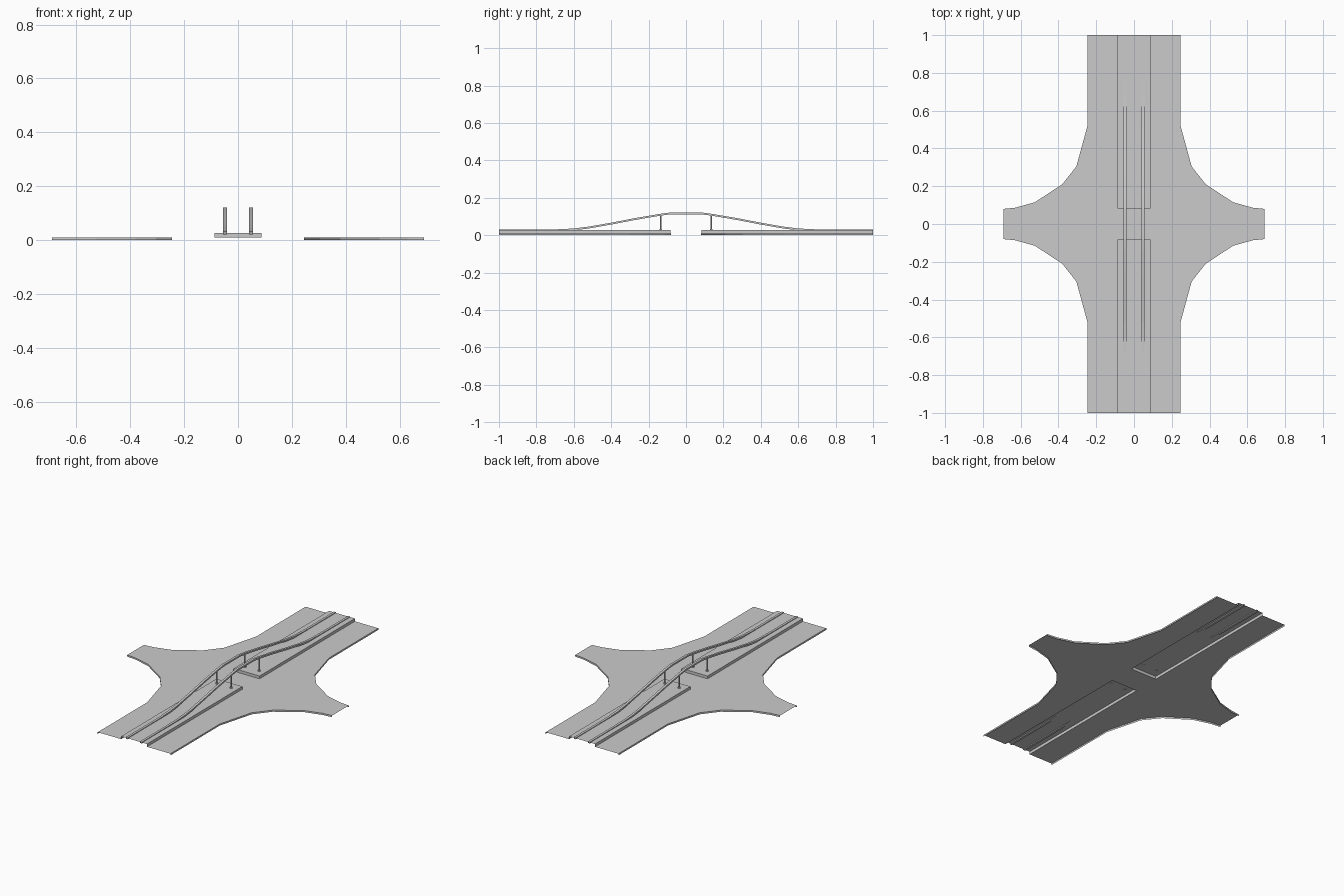
import bpy, bmesh

if "Cube" in bpy.data.objects:
    bpy.data.objects.remove(bpy.data.objects["Cube"])

ROAD_Z, MEDIAN_Z = 0.01, 0.027
MED_W, MED_Y = 0.087, 0.083
RAIL_X, RAIL_W = 0.048, 0.014


def make_object(name, bm):
    mesh = bpy.data.meshes.new(name)
    bm.to_mesh(mesh)
    bm.free()
    obj = bpy.data.objects.new(name, mesh)
    bpy.context.collection.objects.link(obj)
    return obj


# Road sheet: one quarter of the crossing outline, mirrored around,
# with open notches for the two medians and a kerb skirt on the curves
curve = [(0.69, 0.08), (0.63, 0.086), (0.525, 0.115), (0.38, 0.21),
         (0.305, 0.305), (0.245, 0.525), (0.245, 1)]
notch = [(MED_W, 1), (MED_W, MED_Y)]
quarter = curve + notch
outline = (quarter
           + [(-x, y) for x, y in reversed(quarter)]
           + [(-x, -y) for x, y in quarter]
           + [(x, -y) for x, y in reversed(quarter)])
bm = bmesh.new()
sheet = bm.faces.new([bm.verts.new((x, y, ROAD_Z)) for x, y in outline])
for sx in (-1, 1):
    for sy in (-1, 1):
        pts = curve if sx * sy > 0 else curve[::-1]
        top = [bm.verts.new((sx * x, sy * y, ROAD_Z)) for x, y in pts]
        low = [bm.verts.new((sx * x, sy * y, 0)) for x, y in pts]
        for i in range(len(pts) - 1):
            bm.faces.new((top[i], low[i], low[i + 1], top[i + 1]))
bmesh.ops.remove_doubles(bm, verts=bm.verts, dist=1e-5)
bmesh.ops.triangulate(bm, faces=[f for f in bm.faces if len(f.verts) > 4])
make_object("road_surface", bm)

# Raised medians: top and three walls, open underneath and at the far end
for sy, label in ((-1, "front"), (1, "back")):
    bm = bmesh.new()
    pts = [(-MED_W, sy), (-MED_W, sy * MED_Y), (MED_W, sy * MED_Y), (MED_W, sy)]
    if sy < 0:
        pts.reverse()
    top = [bm.verts.new((x, y, MEDIAN_Z)) for x, y in pts]
    low = [bm.verts.new((x, y, ROAD_Z)) for x, y in pts]
    bm.faces.new(top)
    for i in range(3):
        bm.faces.new((top[i], low[i], low[i + 1], top[i + 1]))
    make_object(label + "_median", bm)

# Rails: a rectangular section lofted along the hump (y, top height)
half = [(0.08, 0.122), (0.14, 0.114), (0.27, 0.092), (0.4, 0.067),
        (0.52, 0.046), (0.6, 0.036), (0.68, 0.032), (0.76, 0.031), (1, 0.031)]
path = [(-y, z) for y, z in reversed(half)] + half
for sx, label in ((-1, "left"), (1, "right")):
    bm = bmesh.new()
    rings = []
    for y, z in path:
        x0, x1 = sx * RAIL_X - RAIL_W / 2, sx * RAIL_X + RAIL_W / 2
        rings.append([bm.verts.new(c) for c in
                      ((x0, y, z - 0.01), (x1, y, z - 0.01), (x1, y, z), (x0, y, z))])
    for a, b in zip(rings, rings[1:]):
        for i in range(4):
            j = (i + 1) % 4
            bm.faces.new((a[i], a[j], b[j], b[i]))
    bmesh.ops.recalc_face_normals(bm, faces=bm.faces)
    make_object(label + "_rail", bm)


# Posts with small round feet under the crown of the rails
def cylinder(name, x, y, z0, z1, r):
    bm = bmesh.new()
    bmesh.ops.create_cone(bm, cap_ends=True, segments=8, radius1=r, radius2=r,
                          depth=z1 - z0)
    bmesh.ops.translate(bm, verts=bm.verts, vec=(x, y, (z0 + z1) / 2))
    make_object(name, bm)


for sx in (-1, 1):
    for sy in (-1, 1):
        cylinder("post", sx * RAIL_X, sy * 0.135, MEDIAN_Z, 0.107, 0.004)
        cylinder("post_foot", sx * RAIL_X, sy * 0.135, MEDIAN_Z - 0.002, MEDIAN_Z + 0.005, 0.008)
